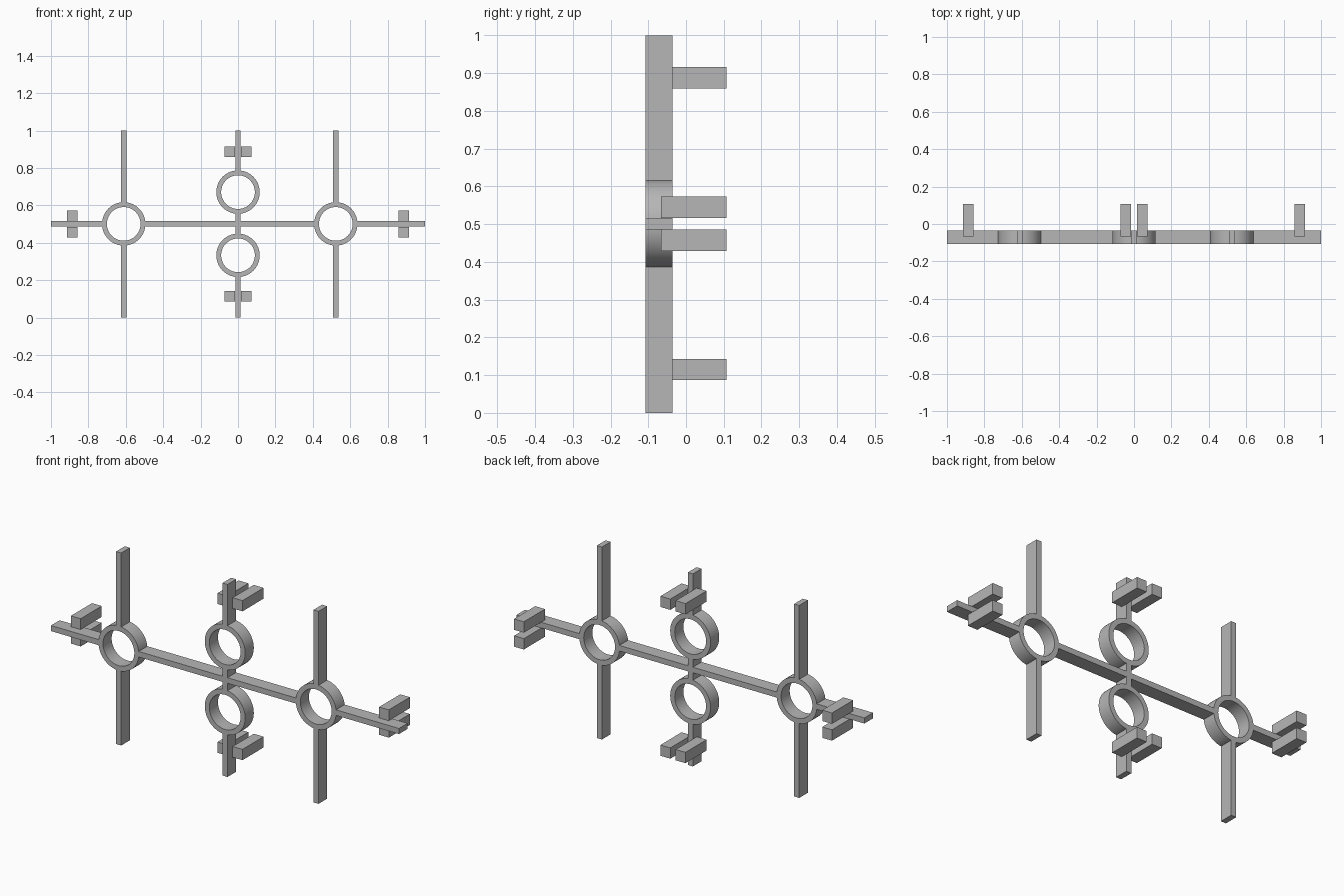
import bpy, bmesh, math
from mathutils import Vector

old = bpy.data.objects.get("Cube")
if old:
    bpy.data.objects.remove(old, do_unlink=True)

grey = bpy.data.materials.new("light_grey")
grey.use_nodes = True
color = (0.47, 0.47, 0.47, 1)
grey.diffuse_color = color
grey.node_tree.nodes["Principled BSDF"].inputs["Base Color"].default_value = color

FRONT, BACK = -0.107, -0.036      # depth of the flat frame
CLIP_FRONT, CLIP_BACK = -0.066, 0.107
MID = 0.501                       # height of the crossbar
HALF = 0.0145                     # half thickness of the bars
OUTER, INNER = 0.116, 0.09        # ring radii


def finish(name, bm):
    bmesh.ops.recalc_face_normals(bm, faces=bm.faces)
    mesh = bpy.data.meshes.new(name)
    bm.to_mesh(mesh)
    bm.free()
    mesh.materials.append(grey)
    obj = bpy.data.objects.new(name, mesh)
    bpy.context.collection.objects.link(obj)
    return obj


def box(name, x, y, z):
    """Box from (low, high) ranges on each axis."""
    bm = bmesh.new()
    bmesh.ops.create_cube(bm, size=1)
    for v in bm.verts:
        v.co = Vector([(r[0] + r[1]) / 2 + c * (r[1] - r[0])
                       for c, r in zip(v.co, (x, y, z))])
    return finish(name, bm)


def ring(name, cx, cz):
    """Square-section ring, revolved around the depth axis."""
    bm = bmesh.new()
    profile = [(OUTER, FRONT), (OUTER, BACK), (INNER, BACK), (INNER, FRONT)]
    verts = [bm.verts.new((cx + r, y, cz)) for r, y in profile]
    edges = [bm.edges.new((verts[i], verts[i - 1])) for i in range(4)]
    bmesh.ops.spin(bm, geom=verts + edges, cent=(cx, 0, cz), axis=(0, 1, 0),
                   angle=math.tau, steps=64, use_merge=True)
    bmesh.ops.remove_doubles(bm, verts=bm.verts, dist=1e-5)
    obj = finish(name, bm)
    bpy.ops.object.select_all(action="DESELECT")
    obj.select_set(True)
    bpy.context.view_layer.objects.active = obj
    bpy.ops.object.shade_smooth_by_angle(angle=math.radians(30))


depth = (FRONT, BACK)
clip_depth = (CLIP_FRONT, CLIP_BACK)
GRIP = (OUTER + INNER) / 2        # bars end inside the ring wall
LEFT_X, RIGHT_X = 0.523, -0.611
LOW_Z, HIGH_Z = 0.333, 0.671

# Rings
ring("left_ring", LEFT_X, MID)
ring("right_ring", RIGHT_X, MID)
ring("lower_ring", 0, LOW_Z)
ring("upper_ring", 0, HIGH_Z)

# Crossbar sections between and beyond the side rings
bar_z = (MID - HALF, MID + HALF)
for name, span in (("right_arm", (-1, RIGHT_X - GRIP)),
                   ("crossbar", (RIGHT_X + GRIP, LEFT_X - GRIP)),
                   ("left_arm", (LEFT_X + GRIP, 1))):
    box(name, span, depth, bar_z)

# Uprights above and below each side ring
for side, x in (("left", LEFT_X), ("right", RIGHT_X)):
    bar_x = (x - HALF, x + HALF)
    box(side + "_upper_upright", bar_x, depth, (MID + GRIP, 1))
    box(side + "_lower_upright", bar_x, depth, (0, MID - GRIP))

# Centre post sections
for name, span in (("post_bottom", (0, LOW_Z - GRIP)),
                   ("post_middle", (LOW_Z + GRIP, HIGH_Z - GRIP)),
                   ("post_top", (HIGH_Z + GRIP, 1))):
    box(name, (-HALF, HALF), depth, span)

# Paired rear prongs straddling the arms and the post
near, far = 0.0155, 0.072
for s, tag in ((-1, "a"), (1, "b")):
    pair = sorted((s * near, s * far))
    pair_z = [MID + p for p in pair]
    box("left_prong_" + tag, (0.857, 0.913), clip_depth, pair_z)
    box("right_prong_" + tag, (-0.914, -0.858), clip_depth, pair_z)
    box("top_prong_" + tag, pair, clip_depth, (0.86, 0.916))
    box("bottom_prong_" + tag, pair, clip_depth, (0.087, 0.143))
